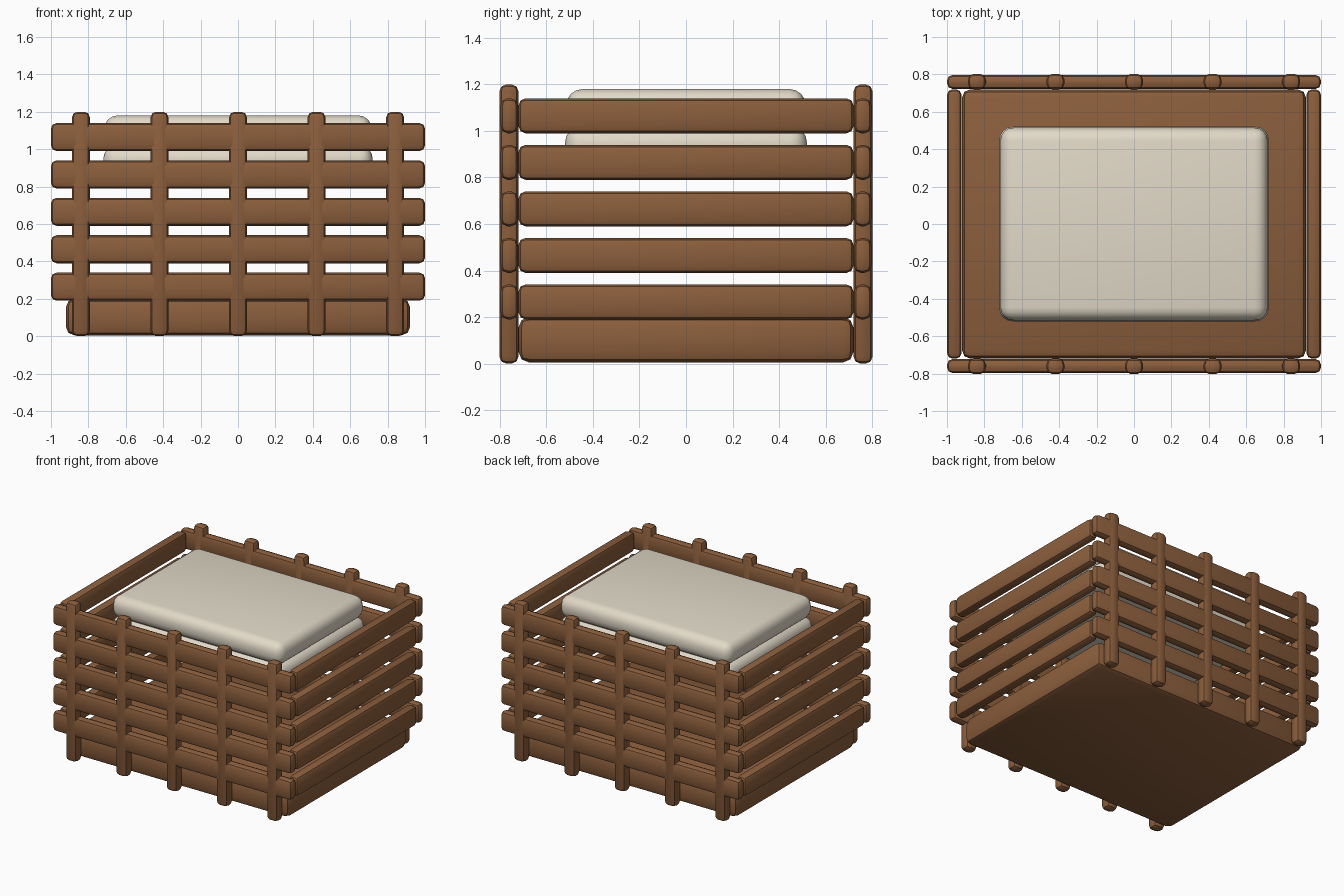
import bpy
import math

if "Cube" in bpy.data.objects:
    bpy.data.objects.remove(bpy.data.objects["Cube"])


def material(name, rgb):
    m = bpy.data.materials.new(name)
    m.diffuse_color = (*rgb, 1.0)
    m.use_nodes = True
    m.node_tree.nodes["Principled BSDF"].inputs["Base Color"].default_value = m.diffuse_color
    return m


wood = material("brown wood", (0.258, 0.112, 0.045))
cloth = material("cream cloth", (0.76, 0.70, 0.58))


def block(name, lo, hi, bevel, segments, mat):
    """Bevelled box between two corners, smooth along the rounded edges."""
    bpy.ops.mesh.primitive_cube_add(
        size=1, location=[(a + b) / 2 for a, b in zip(lo, hi)])
    ob = bpy.context.object
    ob.name = name
    ob.scale = [b - a for a, b in zip(lo, hi)]
    bpy.ops.object.transform_apply(location=False, rotation=False, scale=True)
    mod = ob.modifiers.new("rounded edges", 'BEVEL')
    mod.width = bevel
    mod.segments = segments
    mod.limit_method = 'NONE'
    bpy.ops.object.modifier_apply(modifier=mod.name)
    bpy.ops.object.shade_smooth_by_angle(angle=math.radians(35))
    ob.data.materials.append(mat)
    return ob


# Solid base
block("base", (-0.92, -0.72, 0.005), (0.92, 0.72, 0.20), 0.045, 2, wood)

# Five levels of horizontal slats on all four sides
for i in range(5):
    z0, z1 = 0.19 + 0.2 * i, 0.34 + 0.2 * i
    for side, s in (("front", -1), ("back", 1)):
        y = sorted((s * 0.722, s * 0.797))
        block(f"{side}_slat_{i + 1}", (-1, y[0], z0), (1, y[1], z1), 0.03, 2, wood)
    for side, s in (("left", -1), ("right", 1)):
        x = sorted((s * 0.922, s * 1.0))
        block(f"{side}_slat_{i + 1}", (x[0], -0.72, z0), (x[1], 0.72, z1), 0.03, 2, wood)

# Upright posts woven into the front and back
for side, s in (("front", -1), ("back", 1)):
    y = sorted((s * 0.72, s * 0.802))
    for k in range(5):
        x = -0.84 + 0.42 * k
        block(f"{side}_post_{k + 1}", (x - 0.048, y[0], 0), (x + 0.048, y[1], 1.2), 0.03, 2, wood)

# Two stacked folded cushions
block("lower_cushion", (-0.72, -0.52, 0.84), (0.72, 0.52, 1.02), 0.07, 4, cloth)
block("upper_cushion", (-0.715, -0.515, 1.01), (0.715, 0.515, 1.18), 0.07, 4, cloth)
